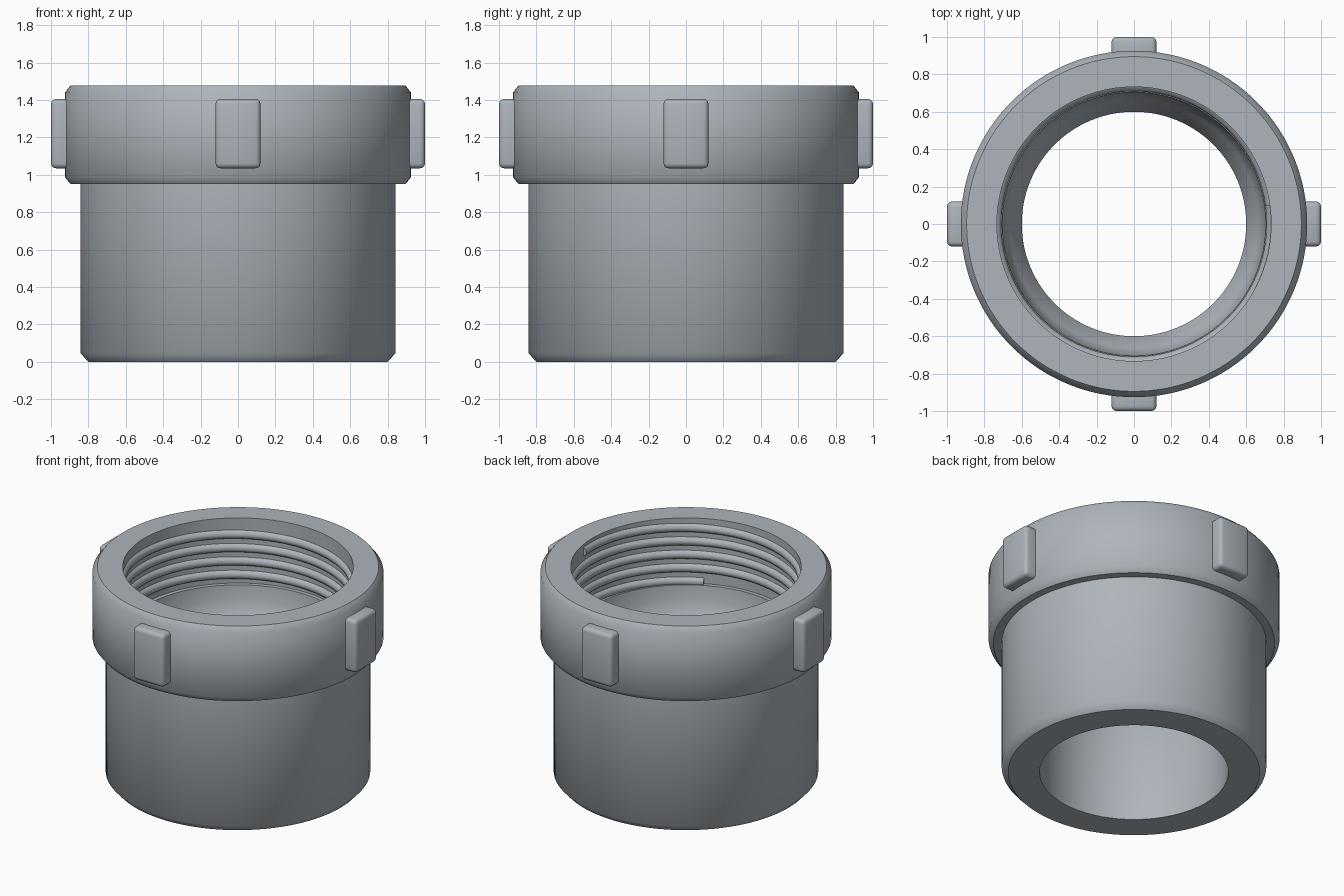
import bpy, bmesh, math
from math import cos, sin, pi, radians

cube = bpy.data.objects.get("Cube")
if cube:
    bpy.data.objects.remove(cube, do_unlink=True)

SEG = 128
TOP = 1.477

grey = bpy.data.materials.new("grey plastic")
grey.use_nodes = True
colour = (0.42, 0.46, 0.50, 1)
grey.diffuse_color = colour
grey.node_tree.nodes["Principled BSDF"].inputs["Base Color"].default_value = colour


def finish(bm, name, angle):
    bmesh.ops.recalc_face_normals(bm, faces=bm.faces)
    mesh = bpy.data.meshes.new(name)
    bm.to_mesh(mesh)
    bm.free()
    ob = bpy.data.objects.new(name, mesh)
    bpy.context.collection.objects.link(ob)
    mesh.materials.append(grey)
    bpy.ops.object.select_all(action='DESELECT')
    ob.select_set(True)
    bpy.context.view_layer.objects.active = ob
    bpy.ops.object.shade_smooth_by_angle(angle=radians(angle))
    return ob


def bridge(bm, a, b):
    n = len(a)
    for i in range(n):
        j = (i + 1) % n
        bm.faces.new((a[i], a[j], b[j], b[i]))


def ring(bm, profile, angle, lift=0):
    return [bm.verts.new((r * cos(angle), r * sin(angle), z + lift)) for r, z in profile]


# Body: one closed profile of outer wall, collar, threaded socket and bore
profile = [
    (0.60, 0), (0.80, 0), (0.842, 0.046), (0.842, 0.95),
    (0.895, 0.95), (0.926, 0.988), (0.926, TOP - 0.038), (0.895, TOP),
    (0.733, TOP), (0.733, 1.02),
    (0.705, 1.02), (0.695, 0.92), (0.665, 0.83), (0.60, 0.755),
]
bm = bmesh.new()
rings = [ring(bm, profile, 2 * pi * i / SEG) for i in range(SEG)]
for i in range(SEG):
    bridge(bm, rings[i], rings[(i + 1) % SEG])
finish(bm, "adapter_body", 45)

# Internal thread: a rounded ridge descending clockwise from the mouth
PITCH, TURNS = 0.094, 4.2
ridge = [(0.74, -0.034), (0.718, -0.022), (0.709, 0), (0.718, 0.022), (0.74, 0.034)]
bm = bmesh.new()
steps = int(TURNS * 96)
rings = []
for i in range(steps + 1):
    turn = TURNS * i / steps
    rings.append(ring(bm, ridge, radians(8) - turn * 2 * pi, TOP - 0.052 - PITCH * turn))
for a, b in zip(rings, rings[1:]):
    bridge(bm, a, b)
bm.faces.new(rings[0])
bm.faces.new(rings[-1])
finish(bm, "internal_thread", 60)

# Four rounded grip lugs around the collar
for i, side in enumerate(("left", "back", "right", "front")):
    bm = bmesh.new()
    bmesh.ops.create_cube(bm, size=1)
    bmesh.ops.scale(bm, vec=(0.14, 0.24, 0.37), verts=bm.verts)
    bmesh.ops.bevel(bm, geom=bm.edges[:], offset=0.026, segments=3,
                    profile=0.5, affect='EDGES')
    lug = finish(bm, side + "_grip_lug", 40)
    a = i * pi / 2
    lug.location = (0.93 * cos(a), 0.93 * sin(a), 1.22)
    lug.rotation_euler = (0, 0, a)
